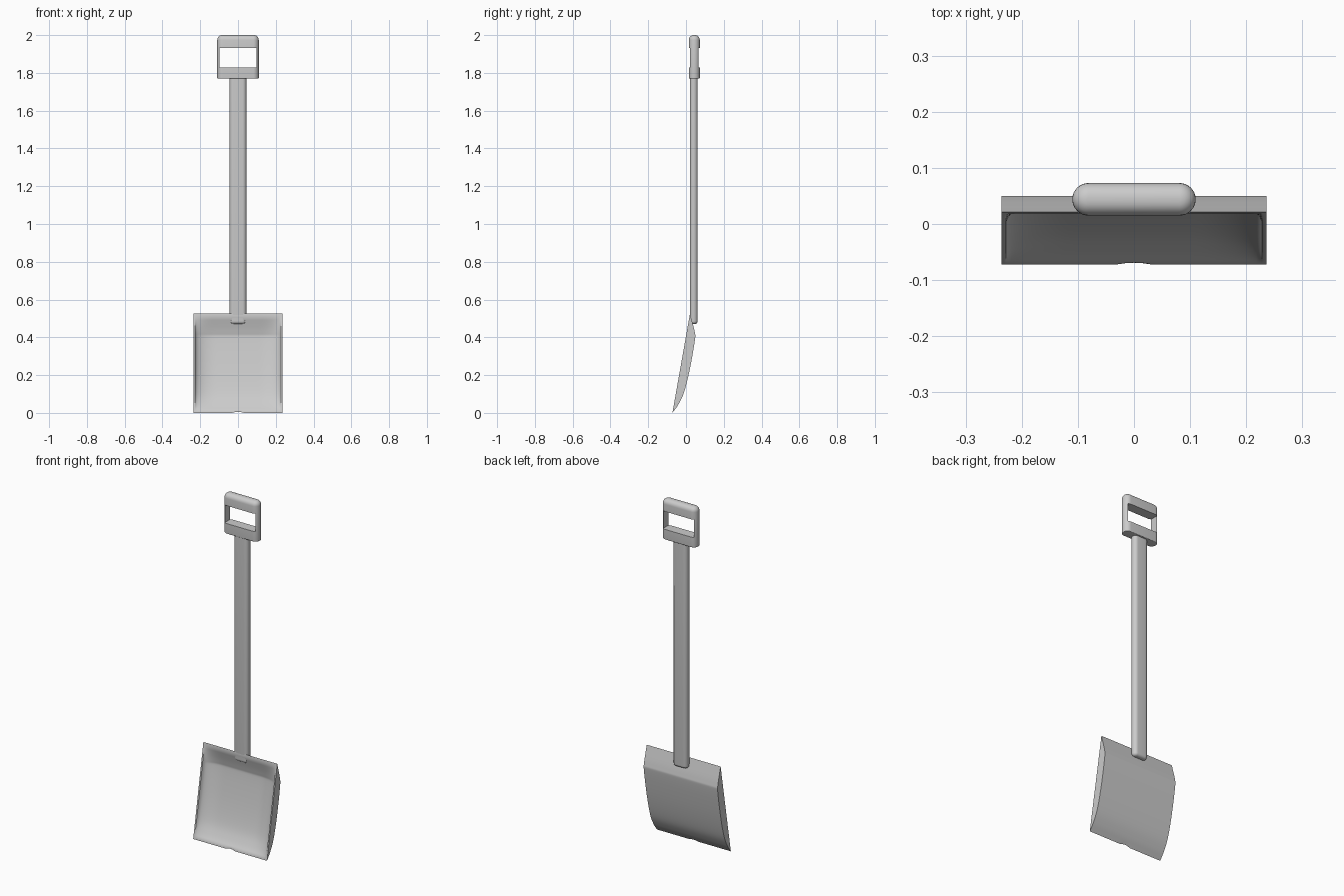
import bpy, bmesh, math
from mathutils import Vector

if "Cube" in bpy.data.objects:
    bpy.data.objects.remove(bpy.data.objects["Cube"], do_unlink=True)

grey = bpy.data.materials.new("plain grey")
grey.use_nodes = True
colour = (0.6, 0.6, 0.6, 1)
grey.diffuse_color = colour
grey.node_tree.nodes["Principled BSDF"].inputs["Base Color"].default_value = colour


def finish(bm, name):
    bmesh.ops.recalc_face_normals(bm, faces=bm.faces[:])
    mesh = bpy.data.meshes.new(name)
    bm.to_mesh(mesh)
    bm.free()
    mesh.materials.append(grey)
    obj = bpy.data.objects.new(name, mesh)
    bpy.context.collection.objects.link(obj)
    return obj


def smooth(obj):
    bpy.ops.object.select_all(action='DESELECT')
    obj.select_set(True)
    bpy.context.view_layer.objects.active = obj
    bpy.ops.object.shade_smooth_by_angle(angle=math.radians(35))


def capsule_bar(name, half, front, back, bottom, top, round_bottom=0, round_top=0):
    """Upright bar with a stadium cross-section and rounded ends."""
    r = (back - front) / 2
    mid = (front + back) / 2
    steps = 6
    # each ring is a height and an inset
    rings = []
    for i in range(steps + 1):
        a = math.pi / 2 * i / steps
        rings.append((bottom + round_bottom * (1 - math.cos(a)), round_bottom * (1 - math.sin(a))))
    for i in range(steps + 1):
        a = math.pi / 2 * i / steps
        rings.append((top - round_top * (1 - math.sin(a)), round_top * (1 - math.cos(a))))
    bm = bmesh.new()
    loops = []
    for z, inset in rings:
        loop = []
        for side in (1, -1):
            for i in range(17):
                a = -math.pi / 2 + math.pi * i / 16
                loop.append(bm.verts.new((side * (half - r + (r - inset) * math.cos(a)),
                                          mid + side * (r - inset) * math.sin(a), z)))
        loops.append(loop)
    n = len(loops[0])
    for low, high in zip(loops, loops[1:]):
        for i in range(n):
            j = (i + 1) % n
            bm.faces.new((low[i], low[j], high[j], high[i]))
    bm.faces.new(loops[0])
    bm.faces.new(loops[-1])
    bmesh.ops.remove_doubles(bm, verts=bm.verts[:], dist=0.0001)
    return finish(bm, name)


# shaft
smooth(capsule_bar("shaft", 0.045, 0.02, 0.062, 0.47, 1.79, round_bottom=0.016))

# grip with a rectangular hand hole
grip = capsule_bar("grip", 0.11, 0.015, 0.073, 1.77, 2.0, round_bottom=0.004, round_top=0.026)
bm = bmesh.new()
bmesh.ops.create_cube(bm, size=1)
bmesh.ops.scale(bm, vec=(0.196, 0.3, 0.103), verts=bm.verts)
bmesh.ops.translate(bm, vec=(0, 0.044, 1.881), verts=bm.verts)
cutter = finish(bm, "hand_hole_cutter")
cutter.hide_render = True
cutter.hide_viewport = True
cut = grip.modifiers.new("hand hole", 'BOOLEAN')
cut.object = cutter
cut.solver = 'EXACT'
bpy.context.view_layer.objects.active = grip
bpy.ops.object.modifier_apply(modifier=cut.name)
bpy.data.objects.remove(cutter, do_unlink=True)
smooth(grip)

# scoop: curved back, flat sides, dished front
HALF, TOP = 0.236, 0.525
TIP, LIP = -0.072, 0.021
back = [Vector(p) for p in ((TIP, 0), (-0.04, 0.045), (-0.01, 0.11), (0.02, 0.23),
                            (0.047, 0.385), (0.046, 0.43), (LIP, TOP))]
back = [2 * back[0] - back[1]] + back + [2 * back[-1] - back[-2]]
profile = []
for i in range(1, len(back) - 2):
    a, b, c, d = back[i - 1:i + 3]
    for k in range(6):
        t = k / 6
        profile.append(b + (c - a) * t / 2 + (2 * a - 5 * b + 4 * c - d) * t * t / 2
                       + (3 * b - a - 3 * c + d) * t ** 3 / 2)
profile.append(back[-2])

columns = [HALF * math.sin(math.pi / 2 * (i / 24 - 1)) for i in range(49)]
bm = bmesh.new()
inner, outer = [], []
for x in columns:
    s = max(0, min(1, (HALF - 0.008 - abs(x)) / 0.11))
    dish = math.sqrt(1 - (1 - s) ** 2)
    notch = 0.006 * max(0, 1 - (x / 0.028) ** 2)
    col_in, col_out = [], []
    for y, z in profile:
        chord = TIP + (LIP - TIP) * z / TOP
        depth = max(0, y - chord - 0.007) * dish
        lift = notch * max(0, 1 - z / 0.02)
        col_in.append(bm.verts.new((x, chord + depth + lift / 2, z + lift)))
        col_out.append(bm.verts.new((x, y + lift / 2, z + lift)))
    inner.append(col_in)
    outer.append(col_out)


def skin(first, second):
    for i in range(len(first) - 1):
        bm.faces.new((first[i], second[i], second[i + 1], first[i + 1]))


for sheet in (inner, outer):
    for left, right in zip(sheet, sheet[1:]):
        skin(left, right)
skin(inner[0], outer[0])
skin(inner[-1], outer[-1])
bmesh.ops.remove_doubles(bm, verts=bm.verts[:], dist=0.0002)
smooth(finish(bm, "scoop"))
